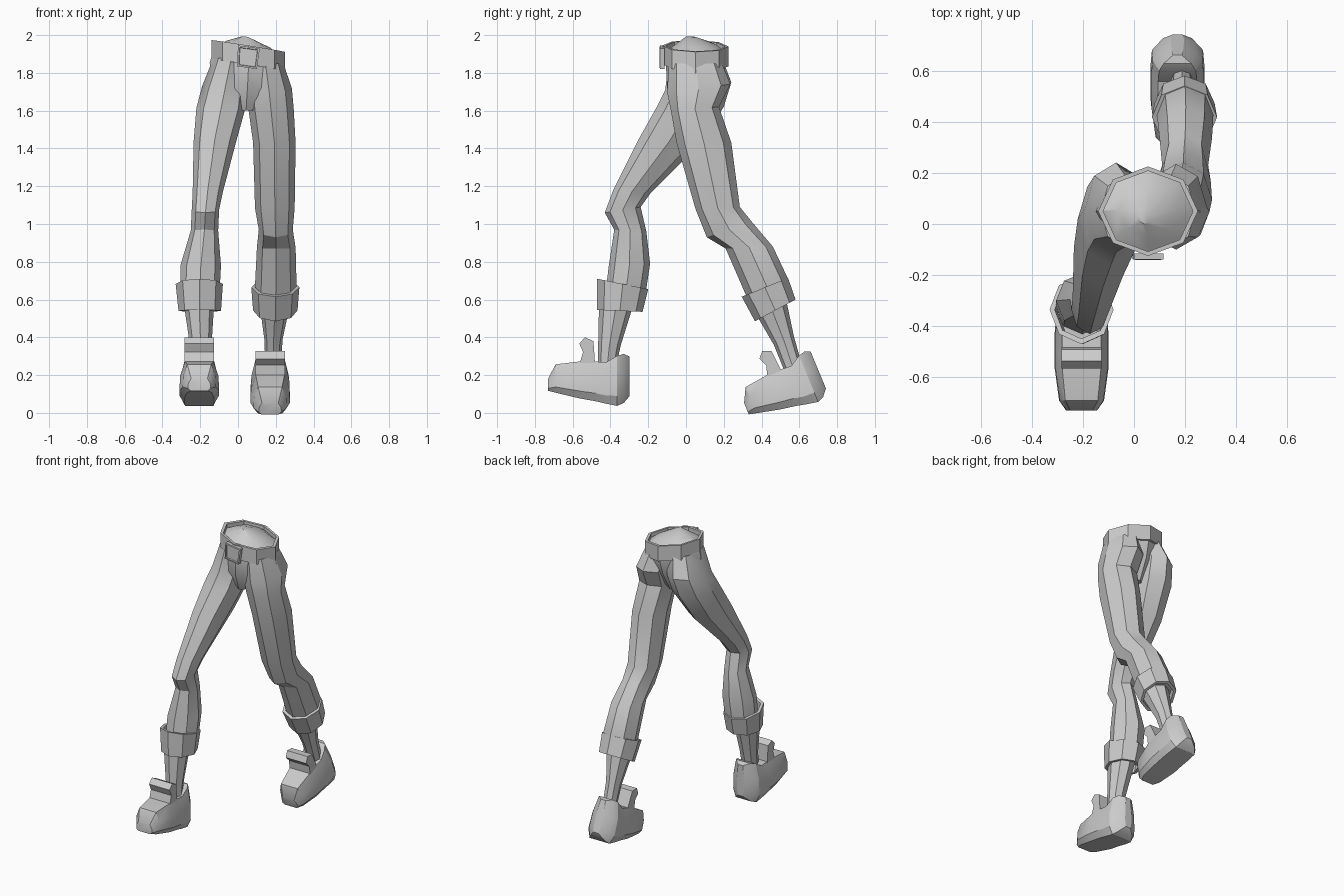
import bpy, bmesh, math
from mathutils import Vector

cube = bpy.data.objects.get("Cube")
if cube:
    bpy.data.objects.remove(cube, do_unlink=True)

grey = bpy.data.materials.new("plain grey")
grey.use_nodes = True
colour = (0.6, 0.6, 0.6, 1)
grey.diffuse_color = colour
grey.node_tree.nodes["Principled BSDF"].inputs["Base Color"].default_value = colour


def ring(xl, xr, front, back, sides=8):
    """Tilted oval ring given its side limits and its front and back (y, z)."""
    cx, hw = (xl + xr) / 2, (xr - xl) / 2
    f, b = Vector(front), Vector(back)
    mid, half = (f + b) / 2, (f - b) / 2
    points = []
    for i in range(sides):
        a = math.tau * i / sides
        p = mid + half * math.cos(a)
        points.append(Vector((cx + hw * math.sin(a), p.x, p.y)))
    return points


def loft(name, rings, closed=False, smooth=30):
    """Skin a row of rings; closed joins last to first, otherwise cap the ends."""
    bm = bmesh.new()
    loops = [[bm.verts.new(p) for p in r] for r in rings]
    pairs = list(zip(loops, loops[1:]))
    if closed:
        pairs.append((loops[-1], loops[0]))
    else:
        bm.faces.new(loops[0])
        bm.faces.new(loops[-1])
    for lo, hi in pairs:
        n = len(lo)
        for i in range(n):
            j = (i + 1) % n
            bm.faces.new((lo[i], lo[j], hi[j], hi[i]))
    bmesh.ops.recalc_face_normals(bm, faces=bm.faces)
    mesh = bpy.data.meshes.new(name)
    bm.to_mesh(mesh)
    bm.free()
    obj = bpy.data.objects.new(name, mesh)
    mesh.materials.append(grey)
    bpy.context.collection.objects.link(obj)
    bpy.ops.object.select_all(action="DESELECT")
    obj.select_set(True)
    bpy.context.view_layer.objects.active = obj
    bpy.ops.object.shade_smooth_by_angle(angle=math.radians(smooth))
    return obj


def scaled(points, s):
    c = sum(points, Vector()) / len(points)
    return [c + (p - c) * s for p in points]


def band(name, low, high, inner):
    """Hollow band with a wall between the outer rings and shrunken copies."""
    return loft(name, [scaled(low, inner), low, high, scaled(high, inner)], True, 20)


# Trouser legs: the right one strides forward, the left one trails
loft("right_trouser_leg", [
    ring(-.13, .06, (-.09, 1.88), (.19, 1.88)),
    ring(-.19, .05, (-.11, 1.71), (.24, 1.75)),
    ring(-.22, .04, (-.16, 1.61), (.20, 1.62)),
    ring(-.235, -.01, (-.25, 1.45), (.07, 1.42)),
    ring(-.24, -.08, (-.385, 1.18), (-.19, 1.16)),
    ring(-.245, -.10, (-.43, 1.06), (-.24, 1.09)),
    ring(-.25, -.105, (-.38, .97), (-.21, .96)),
    ring(-.305, -.09, (-.41, .77), (-.19, .79)),
    ring(-.305, -.10, (-.43, .60), (-.22, .59)),
])
loft("left_trouser_leg", [
    ring(.05, .24, (-.09, 1.85), (.19, 1.85)),
    ring(.045, .285, (-.10, 1.70), (.235, 1.74)),
    ring(.055, .295, (-.08, 1.60), (.175, 1.62)),
    ring(.08, .305, (-.05, 1.43), (.24, 1.43)),
    ring(.09, .30, (.05, 1.08), (.285, 1.09)),
    ring(.11, .29, (.11, .93), (.35, 1.01)),
    ring(.10, .305, (.21, .87), (.46, .88)),
    ring(.09, .31, (.31, .64), (.54, .71)),
    ring(.095, .30, (.35, .55), (.55, .62)),
])

# Turned-up cuffs
band("right_cuff", ring(-.315, -.09, (-.47, .545), (-.23, .535)),
     ring(-.33, -.08, (-.47, .71), (-.20, .655)), .84)
band("left_cuff", ring(.08, .315, (.365, .485), (.58, .60)),
     ring(.07, .325, (.295, .615), (.54, .715)), .84)

# Bare ankles
loft("right_ankle", [
    ring(-.29, -.125, (-.46, .60), (-.27, .60)),
    ring(-.255, -.14, (-.465, .36), (-.345, .36)),
    ring(-.25, -.145, (-.465, .20), (-.38, .20)),
])
loft("left_ankle", [
    ring(.115, .275, (.36, .54), (.53, .60)),
    ring(.14, .235, (.465, .36), (.57, .41)),
    ring(.145, .23, (.53, .20), (.62, .23)),
])

# Shoes: stations of y, underside, top and half width, measured from the heel
STATIONS = [
    (-.365, .08, .145, .06), (-.325, .07, .22, .088), (-.20, .04, .235, .105),
    (-.115, .025, .235, .105), (-.06, .012, .23, .105), (0, 0, .265, .10),
    (.035, .015, .275, .075), (.065, .05, .262, .025),
]
SECTION = [(.75, 0), (1, .2), (.97, .6), (.72, 1)]
TONGUE = [(-.205, .20), (-.18, .285), (-.20, .33), (-.17, .363), (-.125, .343), (-.115, .20)]


def shoe(side, x, heel, pitch):
    c, s = math.cos(pitch), math.sin(pitch)

    def place(px, y, z):
        return Vector((x + px, heel[0] + y * c - z * s, heel[1] + y * s + z * c))

    outline = SECTION + [(-w, h) for w, h in reversed(SECTION)]
    loft(side + "_shoe", [[place(w * hw, y, lo + h * (hi - lo)) for w, h in outline]
                          for y, lo, hi, hw in STATIONS])
    loft(side + "_shoe_tongue", [[place(px, y, z) for y, z in TONGUE]
                                 for px in (-.078, .078)])


shoe("right", -.205, (-.365, .037), 0)
shoe("left", .17, (.70, .058), math.radians(22.5))


def roll(points):
    """Hips drop towards the left side."""
    return [Vector((p.x, p.y, p.z - .16 * (p.x - .055))) for p in points]


# Pelvis tapering to the crotch, with a shallow raised top
loft("pelvis", [
    roll(ring(.02, .06, (0, 1.99), (.06, 1.985))),
    roll(ring(-.06, .17, (-.05, 1.955), (.16, 1.95))),
    roll(ring(-.125, .235, (-.11, 1.91), (.215, 1.91))),
    roll(ring(-.15, .26, (-.105, 1.82), (.205, 1.82))),
    ring(-.13, .23, (-.10, 1.72), (.18, 1.73)),
    ring(0, .085, (-.05, 1.60), (.11, 1.60)),
])

# Belt and buckle
band("belt", roll(ring(-.14, .25, (-.125, 1.845), (.225, 1.835))),
     roll(ring(-.14, .25, (-.125, 1.945), (.225, 1.94))), .9)


def plate(y, grow):
    corners = [(-.005, 1.835), (.1, 1.82), (.115, 1.93), (0, 1.945)]
    return scaled([Vector((x, y, z)) for x, z in corners], grow)


loft("buckle", [plate(-.115, 1), plate(-.138, 1), plate(-.14, .84), plate(-.132, .8)])
